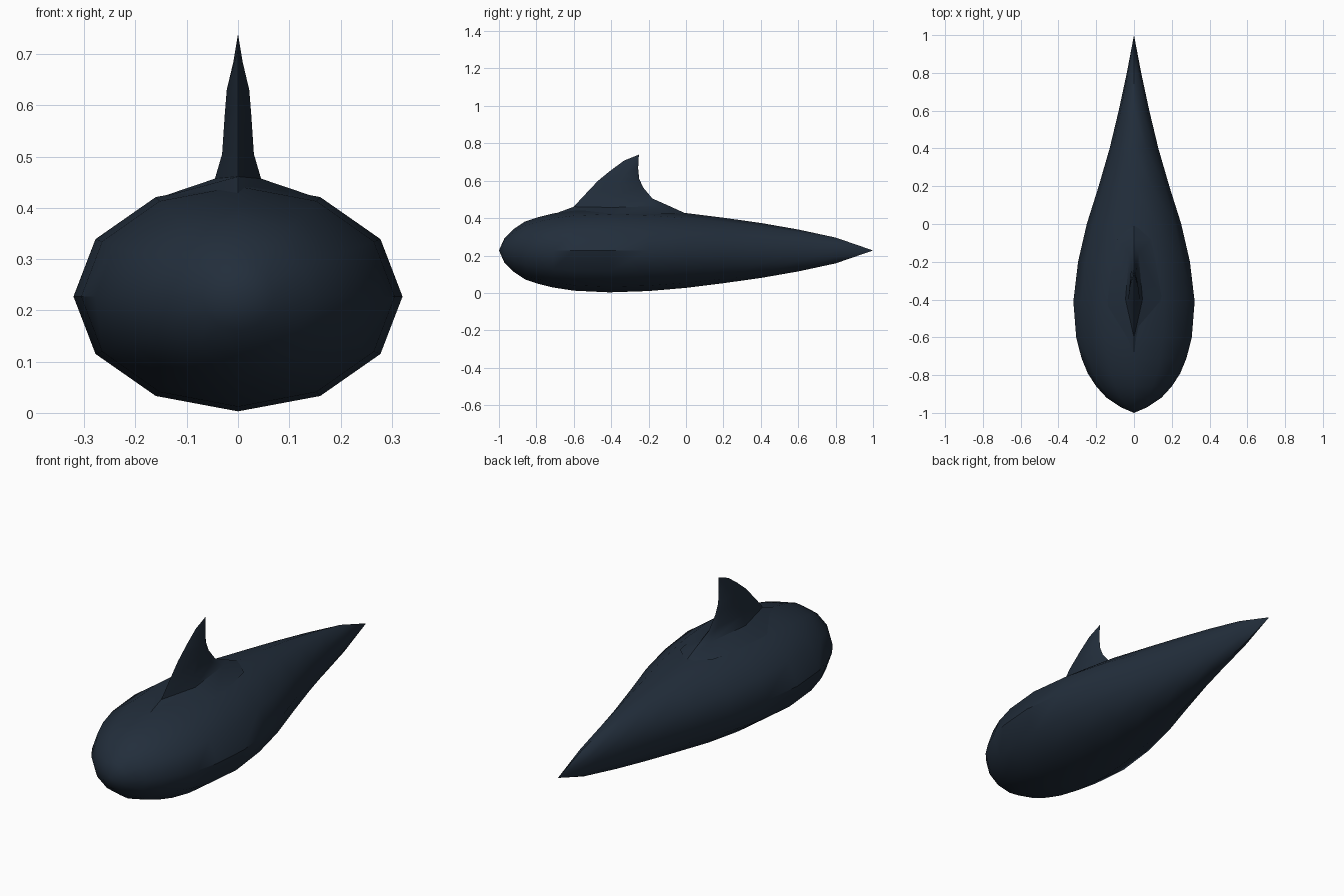
import bpy, bmesh, math

if "Cube" in bpy.data.objects:
    bpy.data.objects.remove(bpy.data.objects["Cube"])

SKIN = bpy.data.materials.new("dark slate blue")
SKIN.diffuse_color = (0.016, 0.027, 0.044, 1)
SKIN.use_nodes = True
SKIN.node_tree.nodes["Principled BSDF"].inputs["Base Color"].default_value = SKIN.diffuse_color
ZC = 0.227  # height of the body axis


def loft(name, loops):
    """Skin a list of closed loops; single-point loops become tips."""
    bm = bmesh.new()
    rings = [[bm.verts.new(p) for p in loop] for loop in loops]
    for a, b in zip(rings, rings[1:]):
        n = max(len(a), len(b))
        for i in range(n):
            j = (i + 1) % n
            if len(a) == 1:
                bm.faces.new((a[0], b[j], b[i]))
            elif len(b) == 1:
                bm.faces.new((a[i], a[j], b[0]))
            else:
                bm.faces.new((a[i], a[j], b[j], b[i]))
    for ring in (rings[0], rings[-1]):
        if len(ring) > 2:
            bm.faces.new(ring)
    bmesh.ops.recalc_face_normals(bm, faces=bm.faces)
    mesh = bpy.data.meshes.new(name)
    bm.to_mesh(mesh)
    bm.free()
    mesh.materials.append(SKIN)
    obj = bpy.data.objects.new(name, mesh)
    bpy.context.collection.objects.link(obj)
    bpy.ops.object.select_all(action='DESELECT')
    obj.select_set(True)
    bpy.context.view_layer.objects.active = obj
    bpy.ops.object.shade_smooth_by_angle(angle=math.radians(40))
    return obj


# Teardrop body: (y, half width, half height) of twelve-sided rings
stations = [(-0.97, 0.07, 0.067), (-0.92, 0.145, 0.115), (-0.86, 0.2, 0.155),
            (-0.79, 0.245, 0.178), (-0.71, 0.278, 0.198), (-0.6, 0.306, 0.215),
            (-0.41, 0.321, 0.224), (-0.2, 0.296, 0.217), (0, 0.25, 0.2),
            (0.2, 0.187, 0.175), (0.4, 0.129, 0.147), (0.6, 0.081, 0.112),
            (0.8, 0.038, 0.069)]
angles = [math.radians(30 * i) for i in range(12)]
body = [[(0, -1, ZC)]]
body += [[(rx * math.cos(a), y, ZC + rz * math.sin(a)) for a in angles]
         for y, rx, rz in stations]
body.append([(0, 1, ZC)])
loft("body", body)


# Dorsal fin: six-sided sections, each (front y, z), (mid y, z), (back y, z), widths
def section(front, mid, back, w, wb):
    (yf, zf), (ym, zm), (yb, zb) = front, mid, back
    yr, zr = yb * 0.8 + ym * 0.2, zb * 0.8 + zm * 0.2
    return [(0, yf, zf), (w, ym, zm), (wb, yr, zr),
            (0, yb, zb), (-wb, yr, zr), (-w, ym, zm)]


fin = [section((-0.71, 0.42), (-0.41, 0.418), (0.0, 0.424), 0.16, 0.09),
       section((-0.6, 0.461), (-0.4, 0.457), (-0.09, 0.465), 0.045, 0.024),
       section((-0.555, 0.51), (-0.4, 0.505), (-0.18, 0.505), 0.031, 0.014),
       section((-0.47, 0.6), (-0.36, 0.58), (-0.23, 0.565), 0.026, 0.01),
       section((-0.4, 0.657), (-0.33, 0.63), (-0.25, 0.61), 0.022, 0.009),
       section((-0.33, 0.708), (-0.29, 0.685), (-0.256, 0.665), 0.009, 0.005),
       [(0, -0.252, 0.739)]]
loft("dorsal_fin", fin)
